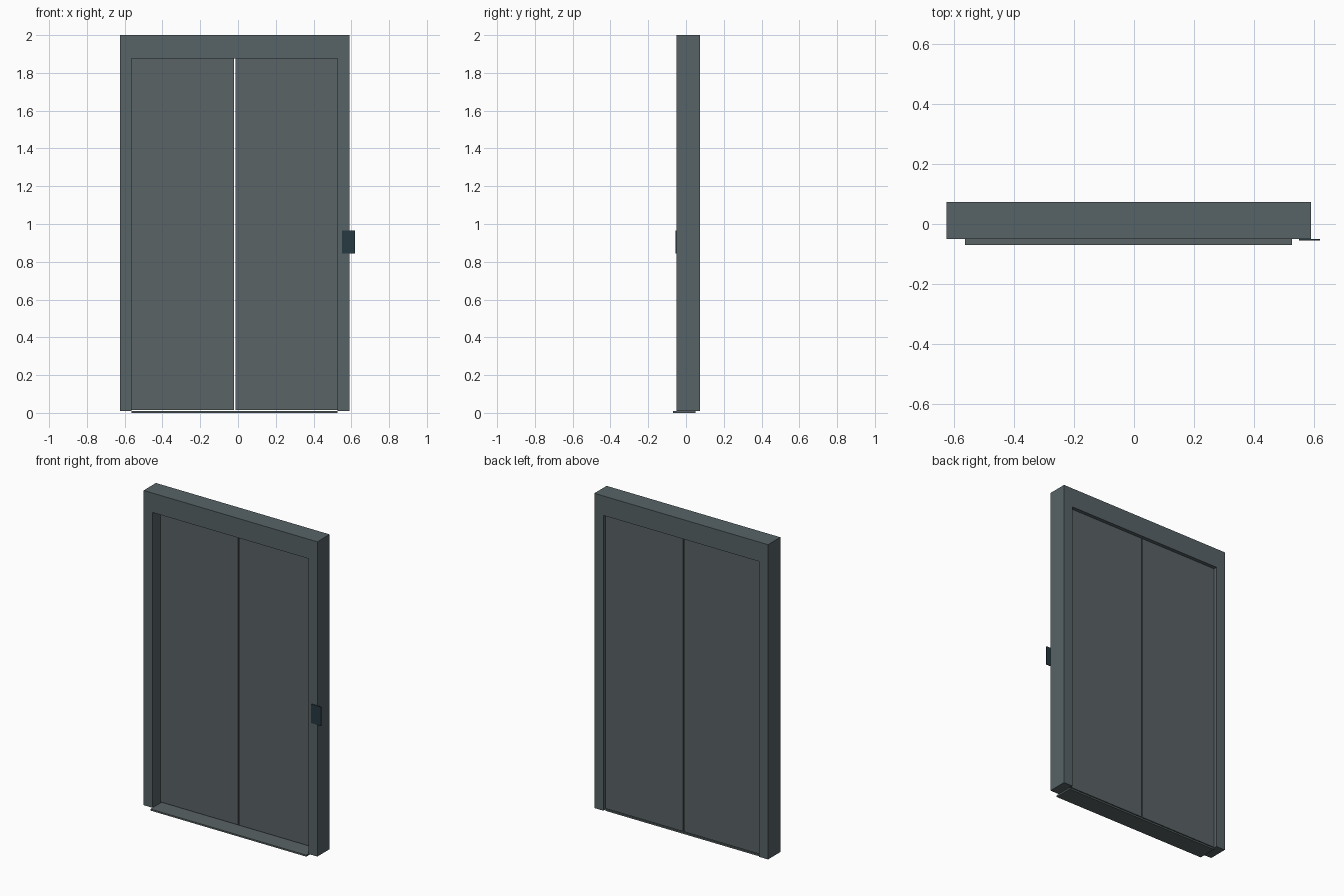
import bpy, bmesh

if "Cube" in bpy.data.objects:
    bpy.data.objects.remove(bpy.data.objects["Cube"])


def material(name, rgb):
    m = bpy.data.materials.new(name)
    m.diffuse_color = (*rgb, 1)
    m.use_nodes = True
    m.node_tree.nodes["Principled BSDF"].inputs["Base Color"].default_value = m.diffuse_color
    return m


FRAME = material("slate grey", (0.095, 0.125, 0.135))
DOOR = material("warm slate grey", (0.10, 0.125, 0.13))
PANEL = material("dark navy", (0.02, 0.04, 0.055))


def prism(name, profile, y0, y1, mat):
    """Extrude an outline in the x-z plane from y0 to y1."""
    bm = bmesh.new()
    face = bm.faces.new([bm.verts.new((x, y0, z)) for x, z in profile])
    ext = bmesh.ops.extrude_face_region(bm, geom=[face])
    verts = [v for v in ext["geom"] if isinstance(v, bmesh.types.BMVert)]
    bmesh.ops.translate(bm, verts=verts, vec=(0, y1 - y0, 0))
    bmesh.ops.recalc_face_normals(bm, faces=bm.faces)
    mesh = bpy.data.meshes.new(name)
    bm.to_mesh(mesh)
    bm.free()
    mesh.materials.append(mat)
    ob = bpy.data.objects.new(name, mesh)
    bpy.context.collection.objects.link(ob)
    return ob


def box(name, x0, x1, y0, y1, z0, z1, mat):
    return prism(name, [(x0, z0), (x1, z0), (x1, z1), (x0, z1)], y0, y1, mat)


# Surround: one arch-shaped outline around the opening
L, R, IL, IR, TOP, HEAD, BASE = -0.625, 0.59, -0.563, 0.527, 2.0, 1.877, 0.01
prism("door_frame", [(L, BASE), (IL, BASE), (IL, HEAD), (IR, HEAD),
                     (IR, BASE), (R, BASE), (R, TOP), (L, TOP)], -0.05, 0.073, FRAME)

# Two sliding leaves with a narrow gap between them
MID, GAP = (IL + IR) / 2, 0.004
for name, x0, x1 in (("left_door", IL, MID - GAP), ("right_door", MID + GAP, IR)):
    box(name, x0, x1, 0.032, 0.05, 0.015, HEAD, DOOR)

# Threshold plate and call button plate
box("door_sill", IL, IR, -0.07, 0.05, 0.0, 0.01, DOOR)
box("call_panel", 0.55, 0.62, -0.055, -0.05, 0.845, 0.965, PANEL)
